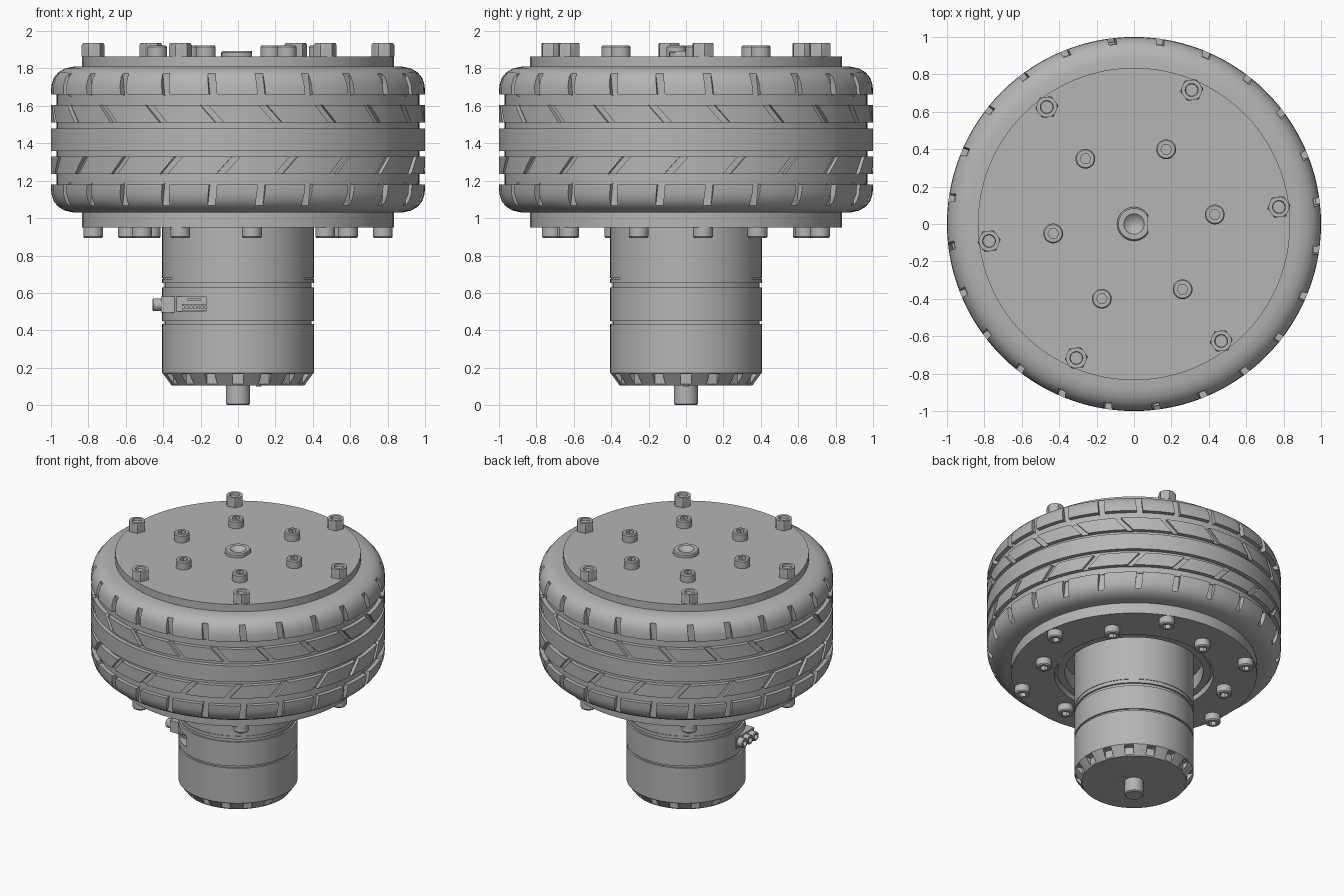
import bpy, bmesh
from math import sin, cos, pi, radians
from mathutils import Matrix

if "Cube" in bpy.data.objects:
    bpy.data.objects.remove(bpy.data.objects["Cube"])

grey = bpy.data.materials.new("plain grey")
grey.use_nodes = True
GREY = (0.46, 0.46, 0.46, 1)
grey.diffuse_color = GREY
grey.node_tree.nodes["Principled BSDF"].inputs["Base Color"].default_value = GREY


def finish(name, bm):
    bmesh.ops.recalc_face_normals(bm, faces=bm.faces)
    mesh = bpy.data.meshes.new(name)
    bm.to_mesh(mesh)
    bm.free()
    mesh.materials.append(grey)
    ob = bpy.data.objects.new(name, mesh)
    bpy.context.collection.objects.link(ob)
    return ob


def lathe(name, profile, n=96, closed=False, x_max=None):
    """Rings of (radius, z[, 'hex']) joined in order; ends are capped unless closed."""
    bm = bmesh.new()
    rings = []
    for r, z, *shape in profile:
        ring = []
        for i in range(n):
            a = 2 * pi * i / n
            k = cos(pi / 6) / cos(a % (pi / 3) - pi / 6) if shape else 1
            x = r * k * cos(a)
            ring.append(bm.verts.new((x if x_max is None else min(x, x_max), r * k * sin(a), z)))
        rings.append(ring)
    pairs = list(zip(rings, rings[1:]))
    if closed:
        pairs.append((rings[-1], rings[0]))
    else:
        bm.faces.new(rings[0])
        bm.faces.new(rings[-1])
    for p, q in pairs:
        for i in range(n):
            j = (i + 1) % n
            bm.faces.new((p[i], p[j], q[j], q[i]))
    return finish(name, bm)


def slots(bm, count, phase, r, z, size, slope=0):
    """Ring of sheared boxes, used for cutting; phase is measured from the front."""
    sx, sy, sz = size
    shear = Matrix(((sx, 0, 0, 0), (0, sy, slope * sz, 0), (0, 0, sz, 0), (0, 0, 0, 1)))
    for i in range(count):
        turn = Matrix.Rotation(radians(phase - 90) + 2 * pi * i / count, 4, 'Z')
        bmesh.ops.create_cube(bm, size=1, matrix=turn @ Matrix.Translation((r, 0, z)) @ shear)


def box(bm, lo, hi):
    mid = [(a + b) / 2 for a, b in zip(lo, hi)]
    dim = [b - a for a, b in zip(lo, hi)]
    bmesh.ops.create_cube(bm, size=1, matrix=Matrix.Translation(mid) @ Matrix.Diagonal((*dim, 1)))


def cut(ob, bm):
    cutter = finish("cutter", bm)
    cutter.hide_render = True
    mod = ob.modifiers.new("slots", 'BOOLEAN')
    mod.operation, mod.solver, mod.object = 'DIFFERENCE', 'EXACT', cutter
    result = bpy.data.meshes.new_from_object(ob.evaluated_get(bpy.context.evaluated_depsgraph_get()))
    ob.modifiers.clear()
    ob.data = result
    bpy.data.objects.remove(cutter)


def ring_of(ob, radius, z, phase, count=6):
    """Place the part and its linked copies around a circle."""
    for i in range(count):
        item = ob
        if i:
            item = ob.copy()
            bpy.context.collection.objects.link(item)
        a = radians(phase) + 2 * pi * i / count
        item.location = (radius * cos(a), radius * sin(a), z)
        item.rotation_euler.z = a


# Tyre: half profile mirrored about its middle height, then tread slots
MID, GROOVE = 1.42, 0.97
half = [(1, 0.06), (GROOVE, 0.06), (GROOVE, 0.09), (1, 0.09), (1, 0.185),
        (GROOVE, 0.185), (GROOVE, 0.24), (1, 0.24), (0.998, 0.29), (0.985, 0.33),
        (0.96, 0.36), (0.925, 0.38), (0.88, 0.39), (0.8, 0.39)]
tyre = lathe("tyre", [(r, MID - h) for r, h in reversed(half)] + [(r, MID + h) for r, h in half],
             n=120, closed=True)
bm = bmesh.new()
for side in (1, -1):
    slots(bm, 24, 7, 1.02, MID + side * 0.293, (0.11, 0.042, 0.12), -0.1 * side)
    slots(bm, 20, 10 if side > 0 else -3, 1.02, MID + side * 0.1375, (0.085, 0.045, 0.105), -0.9 * side)
cut(tyre, bm)

# Hub plates
lathe("top_plate", [(0.835, 1.75), (0.835, 1.865)])
lathe("bottom_plate", [(0.835, 1.1), (0.835, 0.95), (0.54, 0.95), (0.54, 1.0), (0.52, 1.0),
                       (0.52, 0.97), (0.47, 0.97), (0.47, 1.08)])
lathe("axle_end", [(0.09, 1.85), (0.09, 1.885), (0.083, 1.893), (0.055, 1.893), (0.048, 1.885),
                   (0.012, 1.867)], n=48, x_max=0.075)

# Fasteners
nut = lathe("nut", [(0.062, 0, 'hex'), (0.062, 0.06, 'hex'), (0.055, 0.07), (0.035, 0.07),
                    (0.032, 0.055)], n=24)
ring_of(nut, 0.78, 1.865, 6.7)


def socket_screw(name):
    return lathe(name, [(0.053, 0), (0.053, 0.05), (0.047, 0.058), (0.029, 0.058, 'hex'),
                        (0.029, 0.025, 'hex')], n=24)


ring_of(socket_screw("top_screw"), 0.435, 1.865, 6.7)
for name, radius, phase in (("outer_bolt", 0.78, 6.7), ("inner_bolt", 0.64, 36.7)):
    bolt = socket_screw(name)
    bolt.data.transform(Matrix.Rotation(pi, 4, 'X'))
    ring_of(bolt, radius, 0.951, phase)

# Motor housing with grooves, end slots and a connector pocket
R = 0.405
profile = [(0.355, 0.105), (R, 0.172)]
for z0, z1, depth in ((0.435, 0.45, 0.012), (0.63, 0.652, 0.012), (0.675, 0.681, 0.004)):
    profile += [(R, z0), (R - depth, z0), (R - depth, z1), (R, z1)]
motor = lathe("motor_housing", profile + [(R, 1.2)])
bm = bmesh.new()
slots(bm, 16, 0, 0.41, 0.13, (0.1, 0.06, 0.075))
box(bm, (-0.33, -0.45, 0.5), (-0.17, -0.22, 0.582))
cut(motor, bm)
lathe("rear_shaft", [(0.058, 0), (0.065, 0.007), (0.065, 0.12)], n=40)
pin = lathe("end_pin", [(0.015, 0.1), (0.015, 0.11)], n=16)
pin.location.x = 0.11

# Signal connector inside the pocket
bm = bmesh.new()
box(bm, (-0.33, -0.24, 0.5), (-0.17, -0.21, 0.582))
box(bm, (-0.30, -0.27, 0.505), (-0.175, -0.23, 0.518))
box(bm, (-0.30, -0.27, 0.53), (-0.175, -0.23, 0.54))
box(bm, (-0.27, -0.27, 0.557), (-0.20, -0.23, 0.57))
for i in range(6):
    x = -0.285 + i * 0.02
    box(bm, (x, -0.262, 0.518), (x + 0.008, -0.23, 0.53))
finish("signal_connector", bm)

# Power terminals on the side
bm = bmesh.new()
box(bm, (-0.412, -0.22, 0.495), (-0.33, -0.01, 0.58))
finish("terminal_block", bm)
for i in range(3):
    stud = lathe("terminal", [(0.034, 0), (0.034, 0.045), (0.03, 0.05), (0.02, 0.05), (0.02, 0.02)], n=24)
    stud.rotation_euler.y = -pi / 2
    stud.location = (-0.406, -0.18 + i * 0.066, 0.537)

# Smooth round surfaces, keep edges crisp
meshes = [o for o in bpy.context.collection.objects if o.type == 'MESH']
for o in bpy.context.view_layer.objects:
    o.select_set(o in meshes)
bpy.context.view_layer.objects.active = tyre
bpy.ops.object.shade_smooth_by_angle(angle=radians(28))
